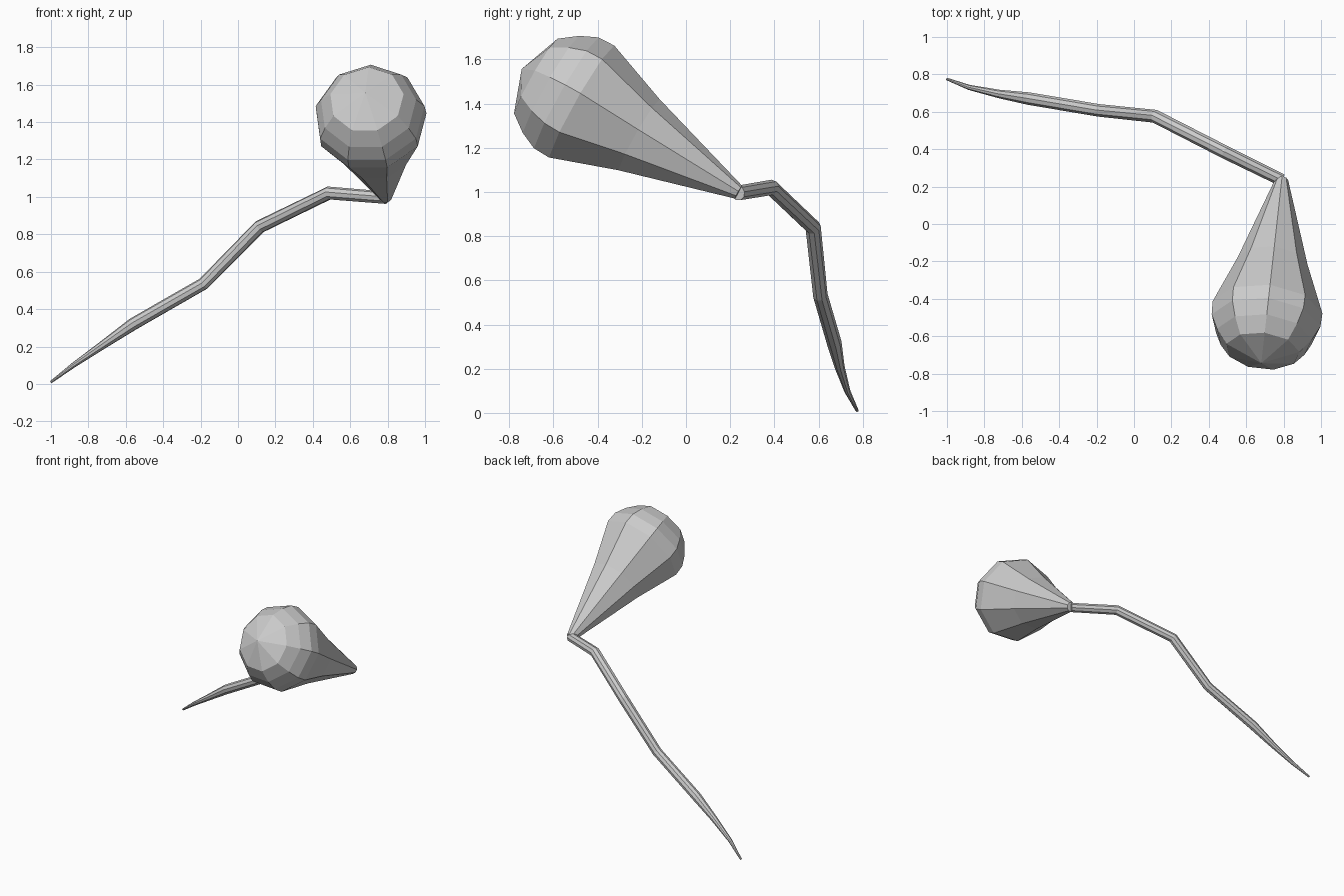
import bpy, bmesh, math
from mathutils import Vector

if "Cube" in bpy.data.objects:
    bpy.data.objects.remove(bpy.data.objects["Cube"])

SIDES = 9
UP = Vector((0, 0, 1))


def sweep(name, path):
    """Flat-sided tube through (centre, radius) pairs; radius 0 makes a point."""
    bm = bmesh.new()
    pts = [Vector(p) for p, _ in path]
    rings = []
    for i, (_, r) in enumerate(path):
        a = (pts[i] - pts[max(i - 1, 0)]).normalized()
        b = (pts[min(i + 1, len(pts) - 1)] - pts[i]).normalized()
        t = (a + b).normalized()
        side = t.cross(UP).normalized()
        up = side.cross(t)
        if r == 0:
            rings.append([bm.verts.new(pts[i])])
            continue
        ring = []
        for k in range(SIDES):
            ang = 2 * math.pi * k / SIDES
            ring.append(bm.verts.new(pts[i] + r * (math.cos(ang) * up + math.sin(ang) * side)))
        rings.append(ring)
    for lo, hi in zip(rings, rings[1:]):
        for k in range(SIDES):
            n = (k + 1) % SIDES
            if len(hi) == 1:
                bm.faces.new((lo[k], lo[n], hi[0]))
            else:
                bm.faces.new((lo[k], lo[n], hi[n], hi[k]))
    for ring in (rings[0], rings[-1]):
        if len(ring) > 1:
            bm.faces.new(ring)
    bmesh.ops.recalc_face_normals(bm, faces=bm.faces)
    mesh = bpy.data.meshes.new(name)
    bm.to_mesh(mesh)
    bm.free()
    obj = bpy.data.objects.new(name, mesh)
    bpy.context.collection.objects.link(obj)
    return obj


# Bent stem, from the thin tip up to the bulb
sweep("stem", [
    ((-1.0, 0.775, 0.01), 0.007),
    ((-0.88, 0.73, 0.10), 0.014),
    ((-0.72, 0.695, 0.21), 0.023),
    ((-0.56, 0.67, 0.32), 0.034),
    ((-0.185, 0.607, 0.535), 0.034),
    ((0.115, 0.575, 0.84), 0.036),
    ((0.485, 0.385, 1.02), 0.036),
    ((0.79, 0.235, 0.995), 0.034),
])

# Pear-shaped bulb along a straight tilted axis: (distance, radius)
base = Vector((0.79, 0.238, 0.998))
axis = (Vector((0.68, -0.75, 1.56)) - base).normalized()
profile = [(0, 0.034), (0.52, 0.19), (0.82, 0.30), (0.90, 0.297),
           (0.98, 0.26), (1.06, 0.20), (1.135, 0)]
sweep("bulb", [(base + axis * s, r) for s, r in profile])
